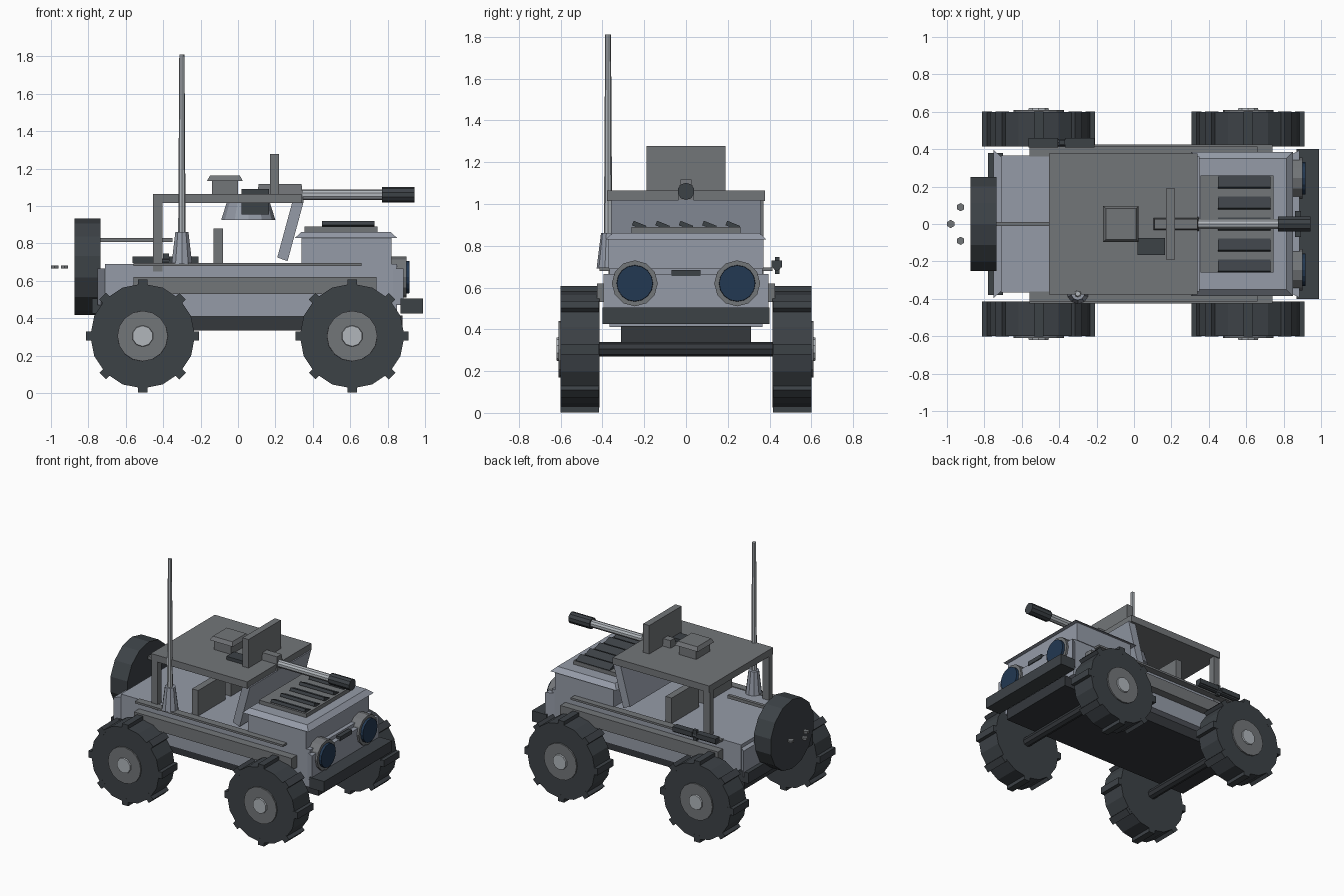
import bpy, bmesh, math
from mathutils import Matrix, Vector

old = bpy.data.objects.get("Cube")
if old:
    bpy.data.objects.remove(old)


def material(name, r, g, b):
    m = bpy.data.materials.new(name)
    m.use_nodes = True
    m.diffuse_color = (r, g, b, 1)
    m.node_tree.nodes["Principled BSDF"].inputs["Base Color"].default_value = (r, g, b, 1)
    return m


BODY = material("blue grey paint", .30, .33, .39)
GREY = material("mid grey paint", .17, .18, .19)
LIGHT = material("light metal", .44, .47, .50)
DARK = material("dark rubber", .046, .054, .062)
FRAME = material("dark frame", .035, .04, .046)
GLASS = material("blue glass", .016, .04, .085)


def finish(name, bm, mat):
    bmesh.ops.recalc_face_normals(bm, faces=bm.faces[:])
    me = bpy.data.meshes.new(name)
    bm.to_mesh(me)
    bm.free()
    me.materials.append(mat)
    ob = bpy.data.objects.new(name, me)
    bpy.context.collection.objects.link(ob)
    return ob


def box(name, x, y, z, mat, inset=0, tilt=None):
    """Box from (min, max) ranges; inset narrows the top, tilt is (axis, degrees)."""
    bm = bmesh.new()
    bmesh.ops.create_cube(bm, size=1)
    for v in bm.verts:
        top = inset if v.co.z > 0 else 0
        for i, (a, b) in enumerate((x, y, z)):
            half = (b - a) / 2 - (top if i < 2 else 0)
            v.co[i] = half if v.co[i] > 0 else -half
    if tilt:
        bm.transform(Matrix.Rotation(math.radians(tilt[1]), 4, tilt[0]))
    bm.transform(Matrix.Translation([(a + b) / 2 for a, b in (x, y, z)]))
    return finish(name, bm, mat)


def tube(name, start, end, r1, r2, mat, sides=12):
    """Capped cone or cylinder between two points."""
    a, b = Vector(start), Vector(end)
    bm = bmesh.new()
    bmesh.ops.create_cone(bm, cap_ends=True, segments=sides, radius1=r1,
                          radius2=r2, depth=(b - a).length)
    turn = (b - a).to_track_quat('Z', 'Y').to_matrix().to_4x4()
    bm.transform(Matrix.Translation((a + b) / 2) @ turn)
    return finish(name, bm, mat)


def prism(name, profile, y0, y1, mat):
    """Side profile in x and z, extruded across y."""
    bm = bmesh.new()
    face = bm.faces.new([bm.verts.new((x, y0, z)) for x, z in profile])
    out = bmesh.ops.extrude_face_region(bm, geom=[face])["geom"]
    bmesh.ops.translate(bm, vec=(0, y1 - y0, 0),
                        verts=[v for v in out if isinstance(v, bmesh.types.BMVert)])
    return finish(name, bm, mat)


# Wheels with lugs, rims and hub caps
WHEEL_Z = .305
for end, wx in (("rear", -.51), ("front", .61)):
    for side, s in (("left", 1), ("right", -1)):
        tag = f"{end}_{side}"
        at = lambda y: (wx, s * y, WHEEL_Z)
        tube(f"{tag}_tyre", at(.415), at(.60), .28, .28, DARK, 16)
        tube(f"{tag}_rim", at(.42), at(.61), .14, .135, GREY, 16)
        tube(f"{tag}_hub_cap", at(.60), at(.62), .06, .055, LIGHT, 10)
        tube(f"{tag}_axle", at(0), at(.42), .035, .035, FRAME, 8)
        for k in range(8):
            lug = box(f"{tag}_lug_{k}", (-.025, .025), (-.0925, .0925), (.25, .302), DARK)
            lug.matrix_world = (Matrix.Translation(at(.508))
                                @ Matrix.Rotation(k * math.pi / 4, 4, 'Y'))

# Chassis and bumpers
box("chassis", (-.70, .88), (-.31, .31), (.335, .415), FRAME)
box("front_bumper", (.87, .99), (-.40, .40), (.425, .505), DARK)
box("rear_bumper", (-.78, -.70), (-.38, .38), (.425, .505), DARK)

# Body tub with flared front and rear panels
box("body", (-.71, .85), (-.365, .365), (.41, .69), BODY)
for name, near, far in (("rear_panel", -.71, -.75), ("front_panel", .82, .885)):
    bm = bmesh.new()
    bmesh.ops.create_cube(bm, size=1)
    for v in bm.verts:
        outer = v.co.x > 0
        v.co = (far if outer else near,
                math.copysign(.395 if outer else .36, v.co.y),
                .665 if v.co.z > 0 else .47)
    finish(name, bm, BODY)

# Side rails
for side, s in (("left", 1), ("right", -1)):
    ys = sorted((s * .36, s * .425))
    box(f"{side}_side_rail", (-.56, .74), ys, (.53, .62), GREY)
    ys = sorted((s * .36, s * .415))
    box(f"{side}_top_rail", (-.56, .66), ys, (.68, .695), GREY)

# Hood, lid and louvres
box("hood", (.34, .82), (-.37, .37), (.69, .835), BODY)
box("hood_lid", (.305, .85), (-.385, .385), (.83, .862), BODY, inset=.035)
box("louvre_plate", (.355, .745), (-.26, .26), (.855, .89), GREY)
for k in range(5):
    y = (k - 2) * .112
    box(f"louvre_{k}", (.45, .73), (y - .033, y + .033), (.885, .908), DARK, tilt=('X', -22))

# Headlights and slot between them
for side, y in (("left", .245), ("right", -.245)):
    tube(f"{side}_headlight_ring", (.82, y, .62), (.90, y, .62), .11, .11, GREY, 12)
    tube(f"{side}_headlight_lens", (.86, y, .62), (.918, y, .62), .09, .086, GLASS, 16)
box("grille_slot", (.86, .892), (-.07, .07), (.655, .685), DARK)

# Windscreen panel, rear posts and roof
prism("windscreen_panel", [(.21, .725), (.265, .705), (.35, 1.02), (.29, 1.02)],
      -.36, .36, BODY)
for side, s in (("left", 1), ("right", -1)):
    ys = sorted((s * .325, s * .37))
    box(f"{side}_rear_post", (-.455, -.405), ys, (.65, 1.03), GREY)
    ys = sorted((s * .03, s * .355))
    box(f"{side}_seat_back", (-.13, -.08), ys, (.68, .88), GREY)
box("roof", (-.455, .34), (-.377, .377), (1.015, 1.065), GREY)

# Hatch and gun on the roof
tube("gun_pedestal", (.055, 0, .925), (.055, 0, 1.02), .145, .115, BODY, 12)
box("hatch_base", (-.14, .0), (-.08, .08), (1.06, 1.14), GREY)
box("hatch_lid", (-.165, .025), (-.097, .097), (1.135, 1.163), GREY, inset=.015)
box("gun_shield", (.17, .22), (-.19, .19), (1.06, 1.277), GREY)
box("gun_receiver", (.10, .35), (-.037, .037), (1.02, 1.118), GREY, inset=.01)
box("ammo_box", (.02, .165), (-.165, -.075), (.955, 1.09), DARK)
tube("barrel", (.33, 0, 1.06), (.78, 0, 1.06), .028, .028, LIGHT, 10)
tube("muzzle", (.77, 0, 1.06), (.943, 0, 1.06), .041, .041, DARK, 10)

# Antenna
tube("antenna_base", (-.30, -.37, .69), (-.30, -.37, .86), .058, .037, BODY, 10)
tube("antenna_rod", (-.30, -.373, .85), (-.30, -.373, 1.81), .02, .014, LIGHT, 8)

# Spare wheel, its carrier and bolts
tube("spare_tyre", (-.875, 0, .675), (-.735, 0, .675), .258, .258, DARK, 14)
box("spare_carrier", (-.74, -.35), (-.012, .012), (.807, .83), GREY)
for k, (x, y) in enumerate(((-.98, 0), (-.927, .09), (-.927, -.09))):
    tube(f"bolt_{k}", (x, y, .665), (x, y, .682), .022, .022, GREY, 6)

# Tool clips on the left side
for k, x in enumerate((-.565, -.37)):
    box(f"tool_clip_{k}", (x, x + .16), (.41, .46), (.695, .73), DARK)
tube("tool_handle", (-.56, .435, .70), (-.21, .435, .70), .02, .02, DARK, 8)
box("tool_pin", (-.40, -.37), (.425, .448), (.665, .745), DARK)
